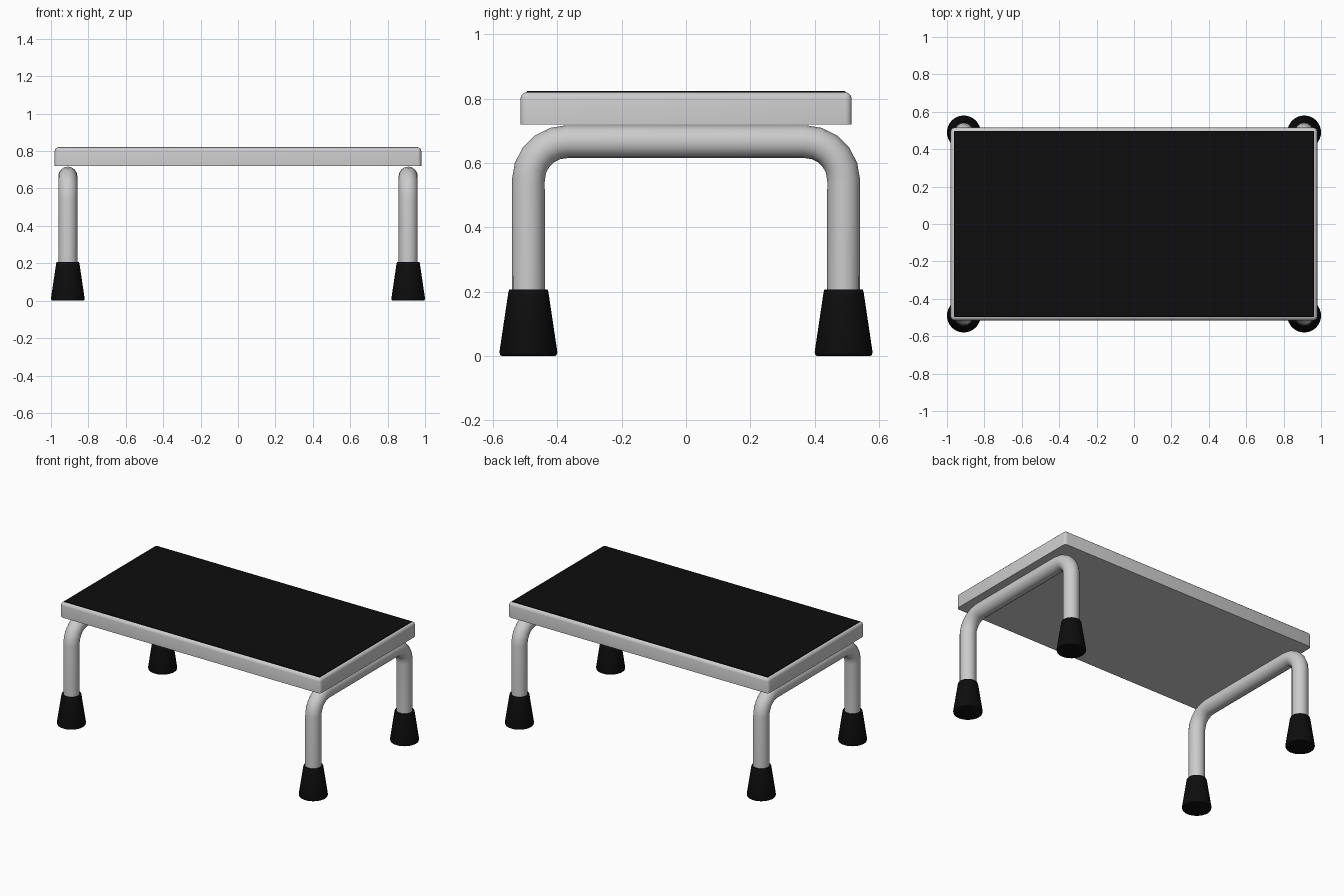
import bpy, bmesh, math

if "Cube" in bpy.data.objects:
    bpy.data.objects.remove(bpy.data.objects["Cube"])

black = bpy.data.materials.new("black_rubber")
black.diffuse_color = (0.004, 0.004, 0.004, 1)
black.use_nodes = True
black.node_tree.nodes["Principled BSDF"].inputs["Base Color"].default_value = black.diffuse_color

LEG_X, LEG_Y = 0.91, 0.49


def finish(obj, mat=None, angle=35):
    if mat:
        obj.data.materials.append(mat)
    bpy.ops.object.select_all(action='DESELECT')
    obj.select_set(True)
    bpy.context.view_layer.objects.active = obj
    bpy.ops.object.shade_smooth_by_angle(angle=math.radians(angle))
    return obj


def link(name, bm):
    bmesh.ops.recalc_face_normals(bm, faces=bm.faces)
    mesh = bpy.data.meshes.new(name)
    bm.to_mesh(mesh)
    bm.free()
    obj = bpy.data.objects.new(name, mesh)
    bpy.context.collection.objects.link(obj)
    return obj


def slab(name, hx, hy, z0, z1, bevel, segments, mat=None):
    """Box with rounded upright and top edges and a flat, sharp underside."""
    bm = bmesh.new()
    bmesh.ops.create_cube(bm, size=1)
    for v in bm.verts:
        v.co = (v.co.x * 2 * hx, v.co.y * 2 * hy, z1 if v.co.z > 0 else z0)
    edges = [e for e in bm.edges if any(v.co.z > (z0 + z1) / 2 for v in e.verts)]
    bmesh.ops.bevel(bm, geom=edges, offset=bevel, segments=segments,
                    profile=0.5, affect='EDGES')
    return finish(link(name, bm), mat)


def leg_frame(name, x):
    """Bent tube forming one front-to-back pair of legs."""
    r, top, steps = 0.12, 0.666, 5
    pts = [(-LEG_Y, 0.15)]
    for i in range(steps + 1):
        a = math.pi / 2 * i / steps
        pts.append((-LEG_Y + r - r * math.cos(a), top - r + r * math.sin(a)))
    pts += [(-y, z) for y, z in reversed(pts)]
    curve = bpy.data.curves.new(name, 'CURVE')
    curve.dimensions = '3D'
    curve.bevel_depth = 0.051
    curve.bevel_resolution = 6
    curve.use_fill_caps = True
    spline = curve.splines.new('POLY')
    spline.points.add(len(pts) - 1)
    for p, (y, z) in zip(spline.points, pts):
        p.co = (x, y, z, 1)
    obj = bpy.data.objects.new(name, curve)
    bpy.context.collection.objects.link(obj)
    bpy.ops.object.select_all(action='DESELECT')
    obj.select_set(True)
    bpy.context.view_layer.objects.active = obj
    bpy.ops.object.convert(target='MESH')
    return finish(bpy.context.object, angle=40)


def foot(name, x, y):
    """Tapered rubber foot, turned from a profile."""
    profile = [(0, 0), (0.083, 0), (0.088, 0.003), (0.09, 0.012),
               (0.062, 0.2), (0.059, 0.207), (0, 0.207)]
    bm = bmesh.new()
    verts = [bm.verts.new((r, 0, z)) for r, z in profile]
    edges = [bm.edges.new(pair) for pair in zip(verts, verts[1:])]
    bmesh.ops.spin(bm, geom=verts + edges, cent=(0, 0, 0), axis=(0, 0, 1),
                   angle=2 * math.pi, steps=32)
    bmesh.ops.remove_doubles(bm, verts=bm.verts, dist=1e-4)
    obj = link(name, bm)
    obj.location = (x, y, 0)
    return finish(obj, black)


# Step platform and its non-slip top pad
slab("platform", 0.98, 0.515, 0.72, 0.82, 0.02, 3)
slab("tread_pad", 0.963, 0.498, 0.80, 0.823, 0.004, 1, black)

# Two bent-tube leg frames with a foot on each leg
for side, sx in (("left", -1), ("right", 1)):
    leg_frame(side + "_leg_frame", sx * LEG_X)
    for end, sy in (("front", -1), ("back", 1)):
        foot(f"{end}_{side}_foot", sx * LEG_X, sy * LEG_Y)
